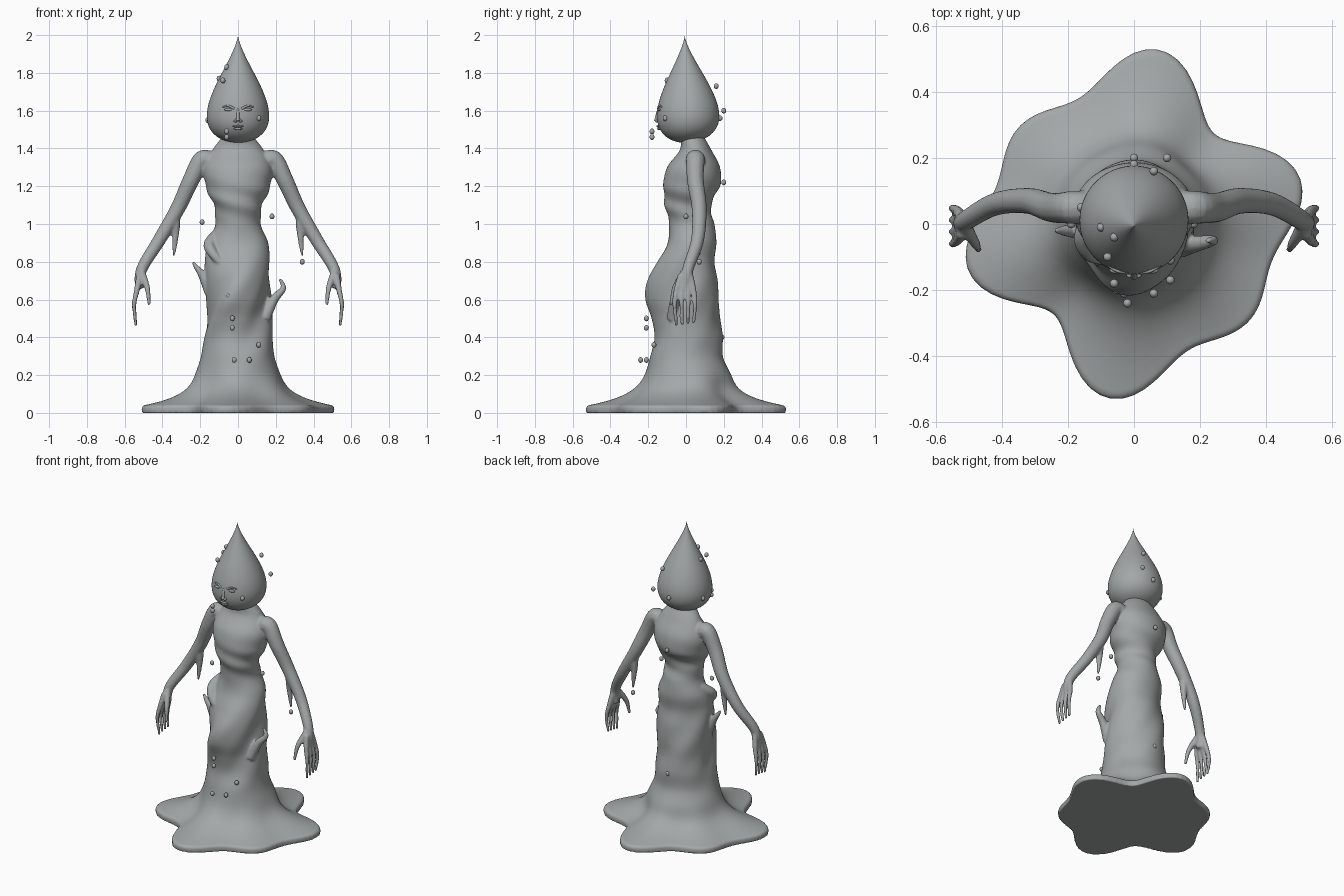
import bpy, bmesh, math
from mathutils import Vector, Matrix

cube = bpy.data.objects.get("Cube")
if cube:
    bpy.data.objects.remove(cube)

material = bpy.data.materials.new("wet grey clay")
material.use_nodes = True
grey = (0.37, 0.39, 0.39, 1)
material.diffuse_color = grey
material.node_tree.nodes["Principled BSDF"].inputs["Base Color"].default_value = grey


def spline(points, steps):
    """Smooth curve through tuples of any length."""
    points = [Vector(p) for p in points]
    padded = [points[0]] + points + [points[-1]]
    curve = []
    for before, start, end, after in zip(padded, padded[1:], padded[2:], padded[3:]):
        leave, arrive = (end - before) / 2, (after - start) / 2
        for step in range(steps):
            t = step / steps
            blend = t * t * (3 - 2 * t)
            curve.append(start.lerp(end, blend)
                         + leave * t * (1 - t) ** 2 - arrive * t * t * (1 - t))
    return curve + [points[-1]]


def loft(bm, rings):
    """Closed skin over a row of equal rings."""
    loops = [[bm.verts.new(place) for place in ring] for ring in rings]
    for low, high in zip(loops, loops[1:]):
        for i in range(len(low)):
            bm.faces.new((low[i - 1], low[i], high[i], high[i - 1]))
    bm.faces.new(reversed(loops[0]))
    bm.faces.new(loops[-1])


def tube(bm, points, thick, thin, side=1):
    """Limb along a path, tapering evenly and mirrored by side."""
    path = spline([(x * side, y, z) for x, y, z in points], 6)
    rings = []
    for i, centre in enumerate(path):
        along = path[min(i + 1, len(path) - 1)] - path[max(i - 1, 0)]
        across = along.cross(Vector((0, 1, 0.1))).normalized()
        radius = thick + (thin - thick) * i / (len(path) - 1)
        spin = Matrix.Rotation(math.tau / 12, 3, along)
        ring = []
        for corner in range(12):
            ring.append(centre + across * radius)
            across = spin @ across
        rings.append(ring)
    loft(bm, rings)


def ball(bm, place, size):
    matrix = Matrix.Translation(place) @ Matrix.Diagonal((*size, 1))
    bmesh.ops.create_uvsphere(bm, u_segments=16, v_segments=10, radius=1, matrix=matrix)


def finish(bm, name):
    """Turn the mesh into a smooth grey object."""
    bmesh.ops.recalc_face_normals(bm, faces=bm.faces)
    mesh = bpy.data.meshes.new(name)
    bm.to_mesh(mesh)
    bm.free()
    mesh.materials.append(material)
    mesh.shade_smooth()
    result = bpy.data.objects.new(name, mesh)
    bpy.context.collection.objects.link(result)
    return result


def bump(z, middle, reach):
    return math.exp(-((z - middle) / reach) ** 2)


def section(z, width, depth, shift, spread=0):
    """Level ring, pulled towards the lobed puddle outline by spread."""
    ring = []
    for i in range(96):
        angle = math.tau * i / 96
        lobe = 0.455 + 0.045 * (math.cos(4 * angle - 0.1) + math.cos(6 * angle - 2))
        # spiral cloth folds, strongest at the front of the thighs
        twist = 3 * (angle - 3.6 * z) + 0.6
        strength = 0.017 * bump(z, 0.58, 0.24) * (0.7 - 0.3 * math.sin(angle))
        fold = strength * (math.sin(twist) + 0.3 * math.sin(2 * twist))
        # slanting creases round the waist and ribs
        fold += 0.006 * bump(z, 1.12, 0.09) * math.sin(2 * angle + 50 * z)
        x = width + fold + spread * (lobe - width)
        y = depth + fold + spread * (lobe - depth)
        ring.append((x * math.cos(angle), shift + y * math.sin(angle), z))
    return ring


# Body: puddle, gown, waist, chest and neck, one entry per tenth of height
widths = [.21, .21, .21, .19, .18, .17, .17, .17, .17, .16, .12, .13, .17, .18, .13, .06]
depths = [.21, .21, .21, .19, .18, .18, .19, .18, .15, .13, .12, .12, .15, .14, .08, .06]
shifts = [0, 0, .01, 0, .01, 0, -.01, -.01, 0, .03, .03, .01, .03, .04, .05, .02]
body = bmesh.new()
rings = []
for i, (width, depth, shift) in enumerate(spline(zip(widths, depths, shifts), 10)):
    z = i / 100
    rings.append(section(z, width, depth, shift, min(1, 1.9 * math.exp(-17 * z))))
loft(body, rings)

for side in (1, -1):
    # Arm from shoulder to palm
    tube(body, [(.13, .05, 1.32), (.19, .05, 1.34), (.25, .05, 1.23), (.32, .07, 1.08),
                (.42, .06, .91), (.51, .01, .76), (.52, 0, .66)], .055, .025, side)
    # Drip hanging from the elbow
    tube(body, [(.34, .07, 1.05), (.33, .07, .97), (.34, .07, .83)], .037, .006, side)
    # Thumb and four fingers
    tube(body, [(.51, -.01, .74), (.48, -.06, .66), (.47, -.08, .57)], .022, .008, side)
    for finger in range(4):
        y = .03 * finger - .05
        tip = .46 + .005 * finger
        tube(body, [(.52, y / 2, .73), (.535, y, .65), (.55, y * 1.2, .57), (.54, y, tip)],
             .019, .008, side)

# Splashing tendrils and the rolled hip fold
tube(body, [(-.15, -.02, .64), (-.19, -.02, .73), (-.22, -.02, .77), (-.24, -.02, .8)],
     .03, .006)
tube(body, [(.14, -.07, .5), (.19, -.06, .6), (.24, -.05, .66), (.22, -.05, .71)],
     .034, .007)
tube(body, [(-.11, .02, .93), (-.15, -.04, .89), (-.13, -.09, .84), (-.07, -.11, .77)],
     .042, .018)

figure = finish(body, "gown_torso_and_arms")
fuse = figure.modifiers.new("fuse", 'REMESH')
fuse.mode = 'VOXEL'
fuse.voxel_size = 0.007
fuse.use_smooth_shade = True
soften = figure.modifiers.new("soften", 'SMOOTH')
soften.iterations = 4

# Teardrop head, rising from chin to a pointed crown
head = bmesh.new()
rings = []
for i in range(1, 50):
    turn = math.pi * (1 - i / 50)
    radius = 0.254 * math.sin(turn) * math.sin(turn / 2) ** 2
    z = 1.715 + 0.285 * math.cos(turn)
    rings.append(section(z, radius, radius, radius / 9 - 0.007))
loft(head, rings)
finish(head, "teardrop_head")

# Face: lidded eyes, brows, nostrils, nose and lips
face = bmesh.new()
for side in (1, -1):
    ball(face, (side * .05, -.14, 1.605), (.024, .011, .008))
    ball(face, (side * .013, -.154, 1.545), (.01, .01, .007))
    tube(face, [(.02, -.146, 1.61), (.05, -.142, 1.625), (.08, -.125, 1.62)], .007, .004, side)
tube(face, [(0, -.145, 1.61), (0, -.154, 1.57), (0, -.158, 1.545)], .006, .011)
ball(face, (0, -.148, 1.517), (.03, .009, .006))
ball(face, (0, -.142, 1.504), (.024, .011, .007))
finish(face, "face_features")

# Droplets clinging to the head and falling from the arms and gown
drops = bmesh.new()
for place in [(-.06, -.04, 1.83), (-.1, -.01, 1.77), (-.08, -.1, 1.76), (-.16, .05, 1.55),
              (-.06, -.18, 1.49), (-.06, -.18, 1.46), (.11, -.11, 1.56), (.06, .16, 1.73),
              (.1, .2, 1.6), (0, .18, 1.56), (0, .2, 1.22), (-.19, 0, 1.01), (.18, 0, 1.04),
              (.34, .07, .8), (-.05, -.2, .62), (-.03, -.21, .5), (-.03, -.21, .45),
              (.11, -.17, .36), (-.02, -.24, .28), (.06, -.21, .28), (0, .19, .4)]:
    ball(drops, place, (.013, .013, .015))
finish(drops, "droplets")
